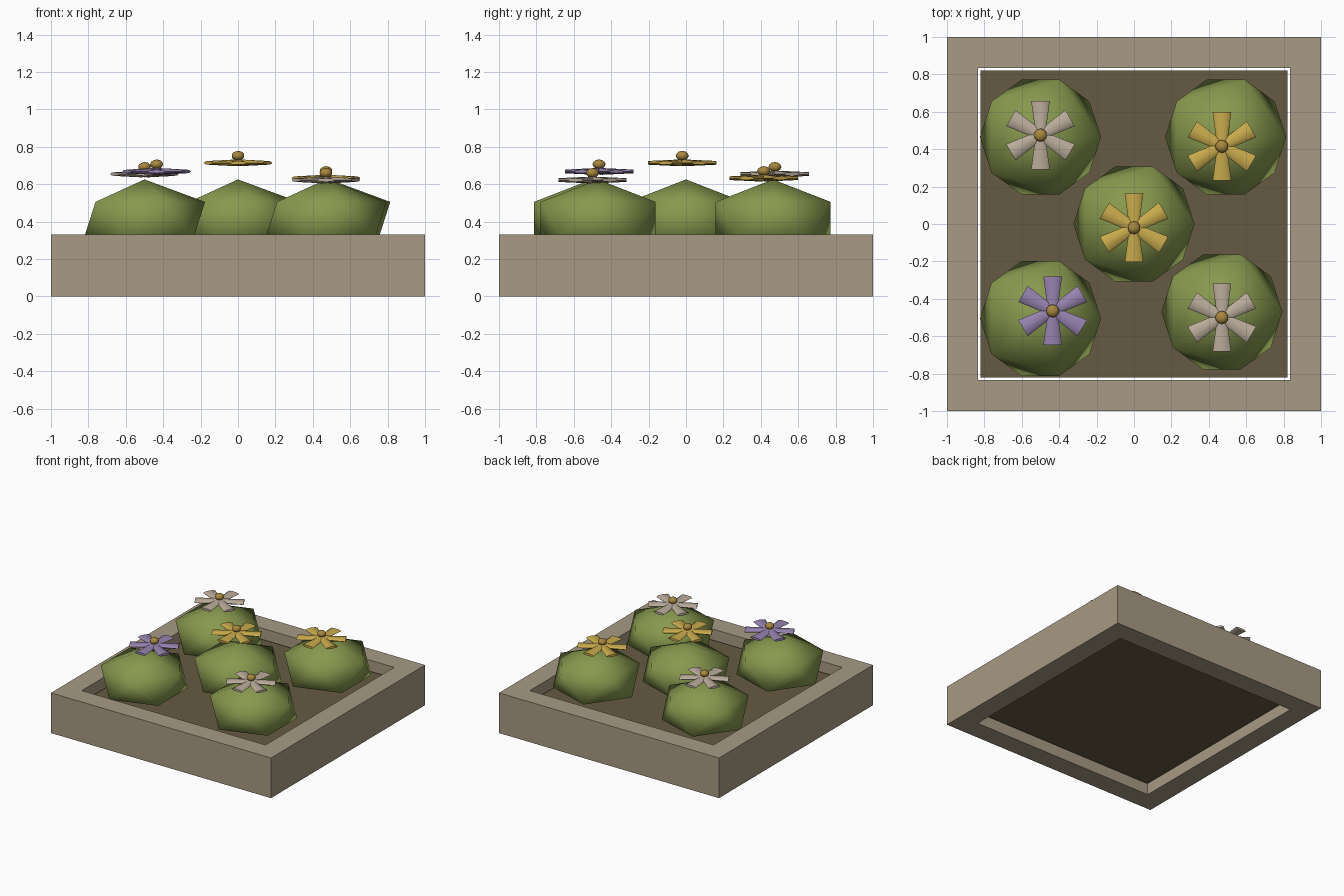
import bpy, bmesh, math
from mathutils import Matrix, Vector

cube = bpy.data.objects.get("Cube")
if cube:
    bpy.data.objects.remove(cube, do_unlink=True)


def material(name, rgb):
    """Flat material from 8-bit sRGB values."""
    lin = [((c / 255 + 0.055) / 1.055) ** 2.4 for c in rgb] + [1.0]
    mat = bpy.data.materials.new(name)
    mat.use_nodes = True
    mat.diffuse_color = lin
    bsdf = mat.node_tree.nodes["Principled BSDF"]
    bsdf.inputs["Base Color"].default_value = lin
    bsdf.inputs["Roughness"].default_value = 0.9
    return mat


WOOD = material("weathered_wood", (168, 154, 132))
SOIL = material("dark_soil", (101, 91, 67))
LEAF = material("leaf_green", (136, 153, 78))
WHITE = material("pale_petal", (186, 172, 154))
YELLOW = material("yellow_petal", (200, 170, 76))
PURPLE = material("purple_petal", (150, 130, 174))
CORE = material("flower_core", (168, 136, 62))


def add_object(name, bm, mat, smooth=False):
    bmesh.ops.recalc_face_normals(bm, faces=bm.faces)
    for f in bm.faces:
        f.smooth = smooth
    mesh = bpy.data.meshes.new(name)
    bm.to_mesh(mesh)
    bm.free()
    mesh.materials.append(mat)
    obj = bpy.data.objects.new(name, mesh)
    bpy.context.collection.objects.link(obj)
    return obj


def blob(name, mat, centre, radius, squash=1.0, detail=1):
    bm = bmesh.new()
    bmesh.ops.create_icosphere(bm, subdivisions=detail, radius=radius)
    bmesh.ops.transform(bm, verts=bm.verts, matrix=Matrix.Translation(centre)
                        @ Matrix.Diagonal((1, 1, squash, 1)))
    return add_object(name, bm, mat, smooth=True)


# Planter frame: square ring, open at top and bottom
HEIGHT, INNER = 0.33, 0.835
bm = bmesh.new()
loops = []
for half, z in ((1, 0), (1, HEIGHT), (INNER, HEIGHT), (INNER, 0)):
    loops.append([bm.verts.new((sx * half, sy * half, z))
                  for sx, sy in ((-1, -1), (1, -1), (1, 1), (-1, 1))])
for i in range(4):
    a, b = loops[i], loops[(i + 1) % 4]
    for j in range(4):
        k = (j + 1) % 4
        bm.faces.new((a[j], a[k], b[k], b[j]))
add_object("planter_frame", bm, WOOD)

# Soil slab floating just inside the frame
bm = bmesh.new()
bmesh.ops.create_cube(bm, size=1)
bmesh.ops.transform(bm, verts=bm.verts, matrix=Matrix.Translation((0, 0, HEIGHT / 2))
                    @ Matrix.Diagonal((1.64, 1.64, HEIGHT / 2, 1)))
add_object("soil", bm, SOIL)


def flower(name, mat, x, y, z):
    """Six flared, flattened petals around a small ball."""
    bm = bmesh.new()
    for i in range(6):
        turn = Matrix.Rotation(math.radians(30 + 60 * i), 4, 'Z')
        rings = []
        for r, w, h in ((0.015, 0.027, 0.018), (0.183, 0.05, 0.01)):
            ring = []
            for k in range(8):
                a = math.tau * k / 8
                p = turn @ Vector((r, w * math.cos(a), h * math.sin(a)))
                ring.append(bm.verts.new(p + Vector((x, y, z))))
            rings.append(ring)
        a, b = rings
        for k in range(8):
            n = (k + 1) % 8
            bm.faces.new((a[k], a[n], b[n], b[k]))
        bm.faces.new(a)
        bm.faces.new(b)
    petals = add_object(name + "_petals", bm, mat, smooth=True)
    bpy.ops.object.select_all(action='DESELECT')
    petals.select_set(True)
    bpy.context.view_layer.objects.active = petals
    bpy.ops.object.shade_smooth_by_angle(angle=math.radians(70))
    blob(name + "_core", CORE, (x, y, z + 0.038), 0.035, 0.75, 2)


# Bushes, each with a flower hovering above it
plants = {
    "middle": ((0, 0), YELLOW, (0, -0.02, 0.714)),
    "back_right": ((-0.5, 0.465), WHITE, (-0.5, 0.475, 0.654)),
    "back_left": ((0.49, 0.465), YELLOW, (0.47, 0.415, 0.632)),
    "front_right": ((-0.5, -0.505), PURPLE, (-0.435, -0.465, 0.668)),
    "front_left": ((0.47, -0.47), WHITE, (0.47, -0.5, 0.622)),
}
for place, ((bx, by), mat, spot) in plants.items():
    blob(place + "_bush", LEAF, (bx, by, 0.408), 0.362, 0.6)
    flower(place + "_flower", mat, *spot)
